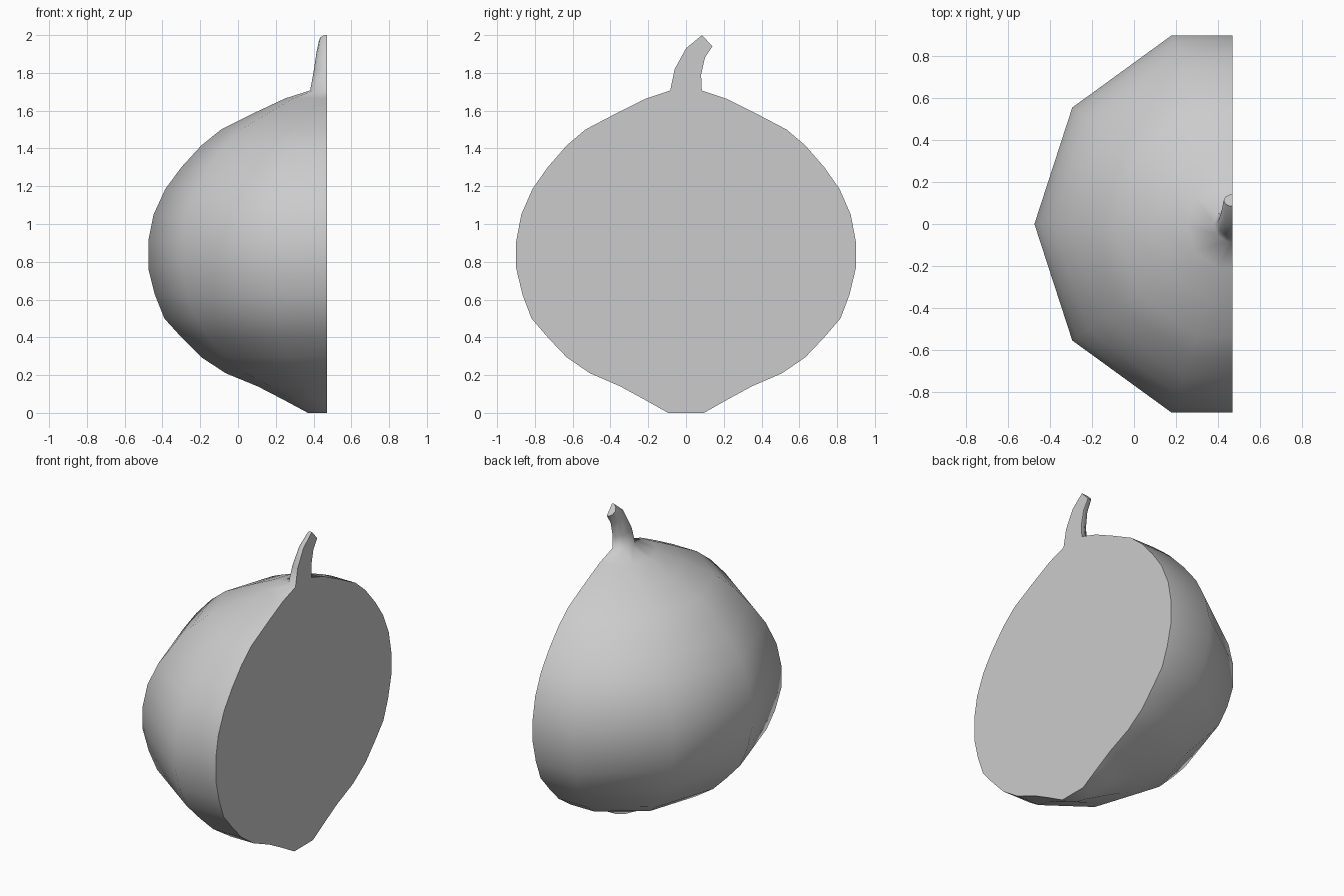
import bpy, bmesh
from math import sin, cos, pi
from mathutils import Vector

if "Cube" in bpy.data.objects:
    bpy.data.objects.remove(bpy.data.objects["Cube"])

CUT_X = 0.47  # plane of the slice, also the fruit's axis

# Body profile: radius, height
body = [(0.10, 0.0), (0.23, 0.07), (0.365, 0.14), (0.535, 0.21), (0.665, 0.295),
        (0.765, 0.395), (0.86, 0.50), (0.91, 0.625), (0.945, 0.765), (0.945, 0.91),
        (0.917, 1.05), (0.855, 1.185), (0.77, 1.30), (0.665, 1.415), (0.56, 1.50),
        (0.38, 1.59), (0.22, 1.665), (0.088, 1.707)]
# Stem rings: left edge (y, z), right edge (y, z), depth
stem = [((-0.06, 1.82), (0.08, 1.79), 0.07),
        ((0.0, 1.93), (0.10, 1.88), 0.055),
        ((0.085, 2.0), (0.14, 1.94), 0.042)]

# Half of a ten-sided ring, split through two of its sides
S = sin(0.4 * pi)
half = [(0, S)] + [(-cos(a * pi / 180), sin(a * pi / 180)) for a in (72, 36, 0, -36, -72)] + [(0, -S)]

bm = bmesh.new()
rings = []
for r, z in body:
    rings.append([bm.verts.new((CUT_X + u * r, v * r, z)) for u, v in half])
for left, right, depth in stem:
    l, r = Vector((CUT_X, *left)), Vector((CUT_X, *right))
    mid, arm = (l + r) / 2, (r - l) / 2
    rings.append([bm.verts.new(mid + arm * (v / S) + Vector((u * depth, 0, 0))) for u, v in half])

# Skin and flat sliced face
for a, b in zip(rings, rings[1:]):
    n = len(a)
    for i in range(n):
        j = (i + 1) % n
        bm.faces.new((a[i], a[j], b[j], b[i]))
# Base and stem tip
bm.faces.new(rings[0])
bm.faces.new(rings[-1])
bmesh.ops.recalc_face_normals(bm, faces=bm.faces)

mesh = bpy.data.meshes.new("halved_fruit")
bm.to_mesh(mesh)
bm.free()
fruit = bpy.data.objects.new("halved_fruit", mesh)
bpy.context.collection.objects.link(fruit)
bpy.context.view_layer.objects.active = fruit
fruit.select_set(True)
bpy.ops.object.shade_smooth_by_angle(angle=75 * pi / 180)
